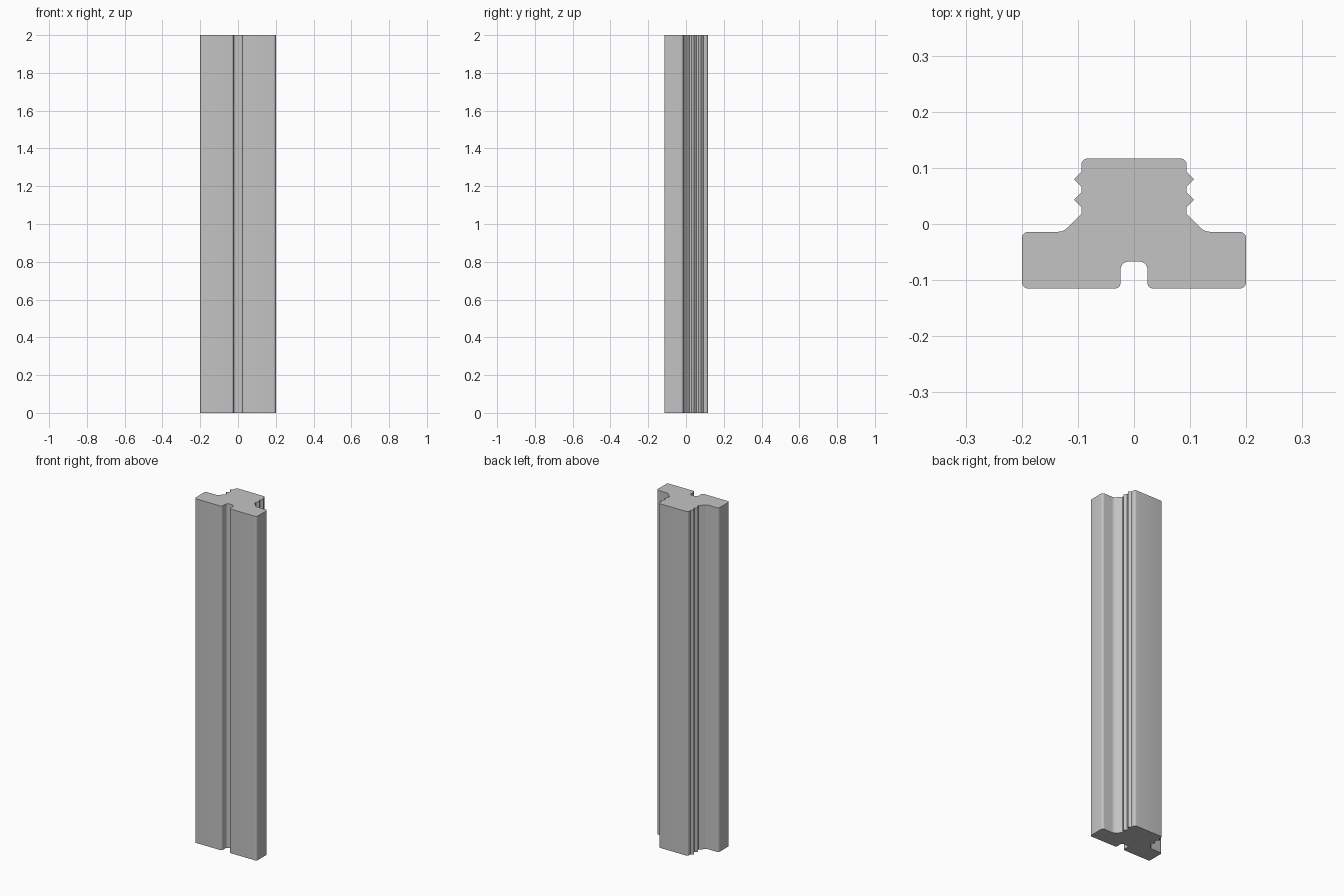
import bpy
import bmesh
import math
from mathutils import Vector

cube = bpy.data.objects.get("Cube")
if cube:
    bpy.data.objects.remove(cube, do_unlink=True)

HEIGHT = 2.0
ARC_STEP = math.radians(15)

# Single grey metal colour
metal = bpy.data.materials.new("grey metal")
metal.use_nodes = True
grey = (0.55, 0.55, 0.55, 1)
metal.diffuse_color = grey
metal.node_tree.nodes["Principled BSDF"].inputs["Base Color"].default_value = grey


def fillet(before, corner, after, radius):
    """Replace a corner by a tangent arc."""
    a = (before - corner).normalized()
    b = (after - corner).normalized()
    half = a.angle(b) / 2
    centre = corner + (a + b).normalized() * radius / math.sin(half)
    start = corner + a * radius / math.tan(half) - centre
    end = corner + b * radius / math.tan(half) - centre
    sweep = start.angle(end)
    steps = max(2, round(sweep / ARC_STEP))
    return [centre + (start * math.sin(sweep * (1 - i / steps))
                      + end * math.sin(sweep * i / steps)) / math.sin(sweep)
            for i in range(steps + 1)]


# Right half of the cross-section: x, y, corner radius
half_profile = [
    (0.024, -0.067, 0.014),   # slot roof
    (0.024, -0.115, 0.010),   # slot mouth
    (0.200, -0.115, 0.012),   # flange front
    (0.200, -0.014, 0.012),   # flange back
    (0.126, -0.014, 0.024),   # root of the sloped shoulder
    (0.094, 0.018, 0),
]
# Two pointed ridges along the neck
for y in (0.043, 0.080):
    half_profile += [(0.094, y - 0.013, 0), (0.107, y, 0), (0.094, y + 0.013, 0)]
half_profile.append((0.094, 0.117, 0.012))

# Mirror into a closed outline and round the corners
corners = half_profile + [(-x, y, r) for x, y, r in reversed(half_profile)]
outline = []
for i, (x, y, r) in enumerate(corners):
    here = Vector((x, y))
    if r:
        before = Vector(corners[i - 1][:2])
        after = Vector(corners[(i + 1) % len(corners)][:2])
        outline += fillet(before, here, after, r)
    else:
        outline.append(here)

# Extrude the outline into the rail
bm = bmesh.new()
base = bm.faces.new([bm.verts.new((p.x, p.y, 0)) for p in outline])
top = bmesh.ops.extrude_face_region(bm, geom=[base], use_keep_orig=True)
bmesh.ops.translate(bm, vec=(0, 0, HEIGHT),
                    verts=[g for g in top["geom"] if isinstance(g, bmesh.types.BMVert)])
bmesh.ops.recalc_face_normals(bm, faces=bm.faces)
mesh = bpy.data.meshes.new("slotted_rail")
bm.to_mesh(mesh)
bm.free()
mesh.materials.append(metal)

rail = bpy.data.objects.new("slotted_rail", mesh)
bpy.context.collection.objects.link(rail)
bpy.context.view_layer.objects.active = rail
rail.select_set(True)
bpy.ops.object.shade_smooth_by_angle(angle=math.radians(30))
